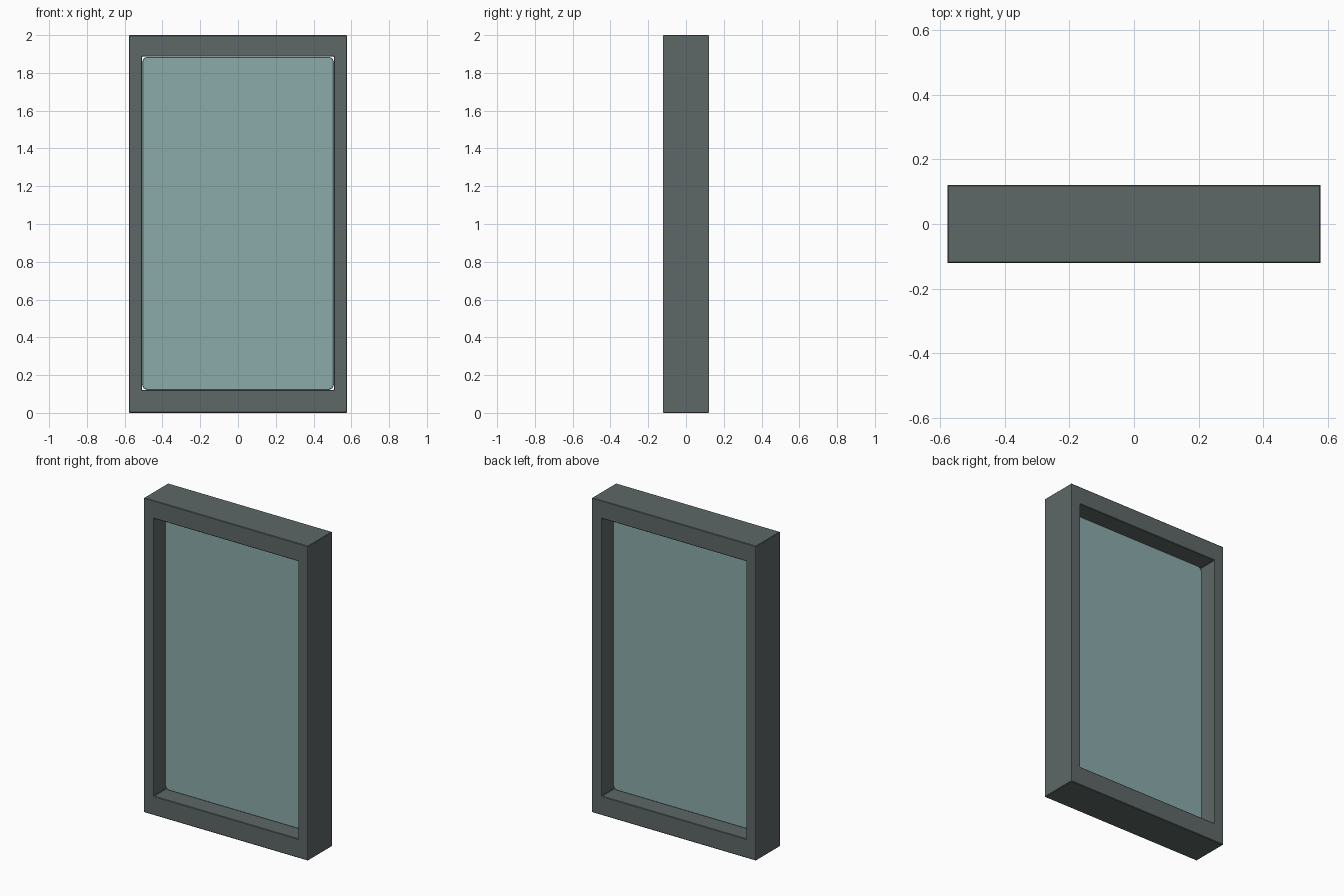
import bpy
import bmesh

if "Cube" in bpy.data.objects:
    bpy.data.objects.remove(bpy.data.objects["Cube"], do_unlink=True)

HALF_W, HALF_D, HEIGHT = 0.577, 0.121, 2.0
OPEN_W, OPEN_BOTTOM, OPEN_TOP = 0.508, 0.121, 1.886


def material(name, color):
    mat = bpy.data.materials.new(name)
    mat.use_nodes = True
    mat.diffuse_color = color
    mat.node_tree.nodes["Principled BSDF"].inputs["Base Color"].default_value = color
    return mat


def finish(bm, name, mat, bevel, segments):
    bmesh.ops.recalc_face_normals(bm, faces=bm.faces)
    mesh = bpy.data.meshes.new(name)
    bm.to_mesh(mesh)
    bm.free()
    mesh.materials.append(mat)
    obj = bpy.data.objects.new(name, mesh)
    bpy.context.collection.objects.link(obj)
    mod = obj.modifiers.new("Soft edges", "BEVEL")
    mod.width = bevel
    mod.segments = segments
    mod.limit_method = "ANGLE"
    return obj


def rectangle(bm, half_w, bottom, top, y):
    return [bm.verts.new((x, y, z)) for x, z in
            ((-half_w, bottom), (half_w, bottom), (half_w, top), (-half_w, top))]


frame_color = material("dark grey green", (0.112, 0.138, 0.135, 1))
glass_color = material("pale teal glass", (0.26, 0.41, 0.41, 1))

# Frame: outer and inner rectangles joined into a hollow surround
bm = bmesh.new()
loops = [rectangle(bm, HALF_W, 0, HEIGHT, -HALF_D),
         rectangle(bm, OPEN_W, OPEN_BOTTOM, OPEN_TOP, -HALF_D),
         rectangle(bm, OPEN_W, OPEN_BOTTOM, OPEN_TOP, HALF_D),
         rectangle(bm, HALF_W, 0, HEIGHT, HALF_D)]
for a, b in zip(loops, loops[1:] + loops[:1]):
    for i in range(4):
        j = (i + 1) % 4
        bm.faces.new((a[i], a[j], b[j], b[i]))
finish(bm, "window_frame", frame_color, 0.003, 1)

# Glass: thin pane in mid-depth with clipped corners
bm = bmesh.new()
pane = bm.faces.new(rectangle(bm, OPEN_W - 0.001, OPEN_BOTTOM + 0.001, OPEN_TOP - 0.001, -0.009))
bmesh.ops.bevel(bm, geom=bm.verts[:], offset=0.025, segments=2, profile=0.5, affect="VERTICES")
extruded = bmesh.ops.extrude_face_region(bm, geom=bm.faces[:])
for v in extruded["geom"]:
    if isinstance(v, bmesh.types.BMVert):
        v.co.y = 0.009
finish(bm, "glass_pane", glass_color, 0.003, 1)
